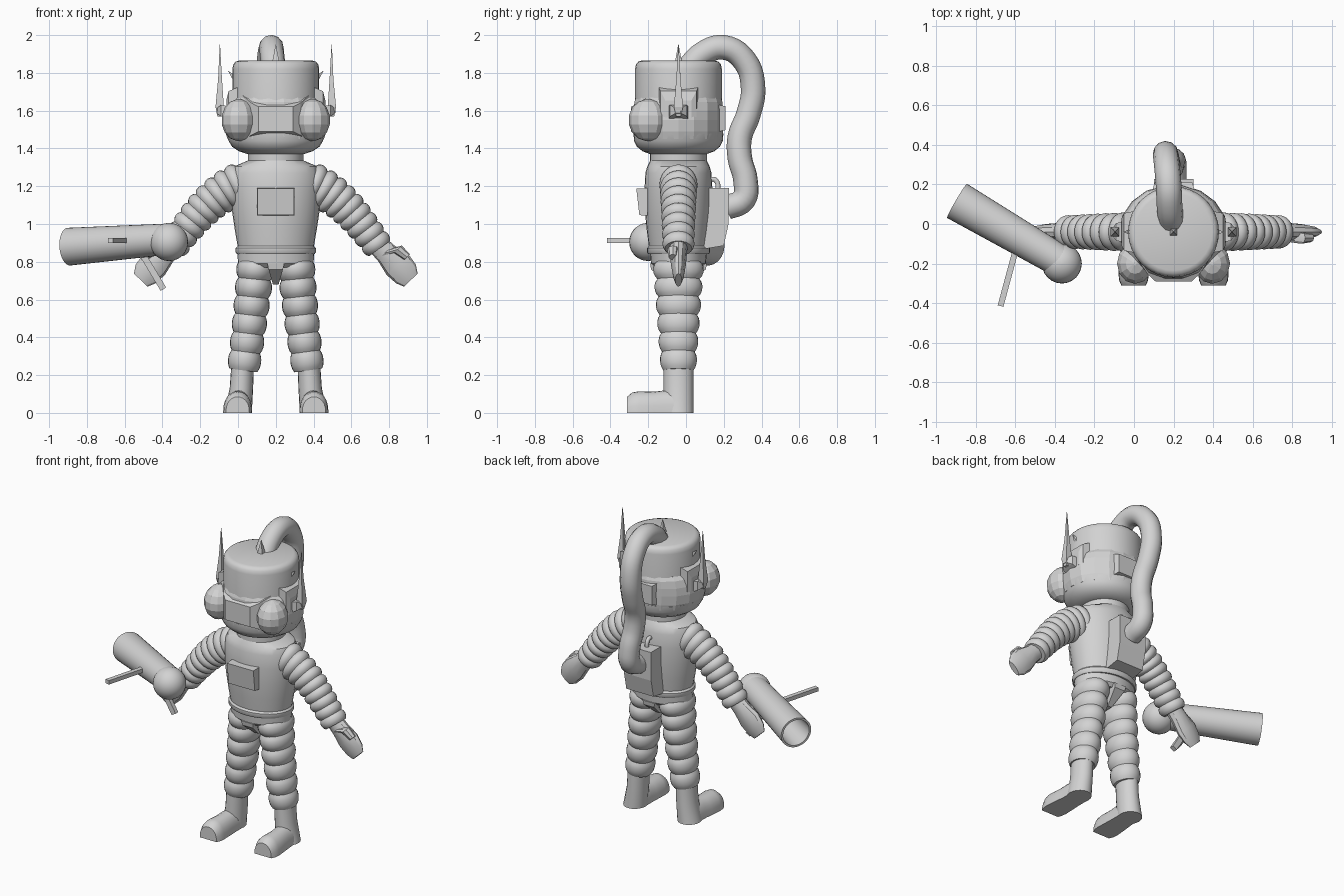
import bpy, bmesh, math
from mathutils import Vector, geometry

if "Cube" in bpy.data.objects:
    bpy.data.objects.remove(bpy.data.objects["Cube"])

grey = bpy.data.materials.new("plain_grey")
grey.diffuse_color = (0.65, 0.65, 0.65, 1)
grey.use_nodes = True
grey.node_tree.nodes["Principled BSDF"].inputs["Base Color"].default_value = grey.diffuse_color
BODY = (0.2, -0.04, 0)          # body axis; body parts are built around it
X, Y, Z = Vector((1, 0, 0)), Vector((0, 1, 0)), Vector((0, 0, 1))


def ring(c, u, v, n=32):
    return [Vector(c) + u * math.cos(2 * math.pi * i / n) + v * math.sin(2 * math.pi * i / n) for i in range(n)]


def quad(c, u, v):
    c = Vector(c)
    return [c - u - v, c + u - v, c + u + v, c - u + v]


def loft(name, rings, mirror=False, angle=35, loc=BODY):
    """Skin a list of equal-length rings, capped at both ends."""
    bm = bmesh.new()
    rows = [[bm.verts.new(p) for p in r] for r in rings]
    for a, b in zip(rows, rows[1:]):
        for i in range(len(a)):
            j = (i + 1) % len(a)
            bm.faces.new((a[i], a[j], b[j], b[i]))
    bm.faces.new(rows[0])
    bm.faces.new(rows[-1])
    bmesh.ops.recalc_face_normals(bm, faces=bm.faces)
    me = bpy.data.meshes.new(name)
    bm.to_mesh(me)
    bm.free()
    if angle:
        me.shade_smooth()
        me.set_sharp_from_angle(angle=math.radians(angle))
    me.materials.append(grey)
    ob = bpy.data.objects.new(name, me)
    ob.location = loc
    bpy.context.collection.objects.link(ob)
    if mirror:
        mod = ob.modifiers.new("mirror", 'MIRROR')
        mod.use_mirror_merge = False
    return ob


def lathe(name, prof, n=32, **kw):
    """Profile of (x radius, y radius, z)."""
    return loft(name, [ring((0, 0, z), X * a, Y * b, n) for a, b, z in prof], **kw)


def ribbed(name, bez, u0, u1, y0, y1, ribs):
    """Bellows limb along a curve in the XZ plane."""
    steps = ribs * 6 + 1
    pts = geometry.interpolate_bezier(*[Vector((x, 0, z)) for x, z in bez], steps)
    rings = []
    for i, p in enumerate(pts):
        t = i / (steps - 1)
        d = (pts[min(i + 1, steps - 1)] - pts[max(i - 1, 0)]).normalized()
        k = 0.87 + 0.15 * abs(math.sin(math.pi * ribs * t)) ** 0.7
        rings.append(ring(p, d.cross(Y) * k * (u0 + (u1 - u0) * t), Y * k * (y0 + (y1 - y0) * t), 24))
    loft(name, rings, mirror=True, angle=40)


def bar(name, a, b, w, h):
    a, b = Vector(a), Vector(b)
    d = (b - a).normalized()
    u = d.cross(Y if abs(d.y) < 0.7 else Z).normalized()
    v = d.cross(u)
    loft(name, [quad(a, u * w, v * h), quad(b, u * w, v * h)], angle=0, loc=(0, 0, 0))


# Torso, collar, belt and hips
lathe("torso", [(.20, .155, .87), (.217, .168, .97), (.232, .178, 1.07), (.24, .18, 1.18),
                (.237, .175, 1.27), (.22, .165, 1.305), (.15, .15, 1.335)])
lathe("collar", [(.148, .15, 1.335), (.148, .15, 1.37)])
lathe("neck", [(.13, .13, 1.32), (.13, .13, 1.40)])
lathe("belt", [(.205, .16, .84), (.212, .167, .85), (.212, .167, .872), (.2, .155, .885)])
lathe("hips", [(.17, .125, .77), (.2, .145, .79), (.203, .15, .845)])
loft("crotch_strap", [quad((0, 0, .79), X * .045, Y * .15), quad((0, 0, .76), X * .038, Y * .145),
                      quad((0, 0, .68), X * .015, Y * .05)], angle=0)
loft("chest_plate", [quad((.0, -.165, 1.117), X * .1, Z * .073),
                     quad((.0, -.215, 1.117), X * .097, Vector((0, -.008, .07)))], angle=0)

# Head with flat-topped cap, faceted band and cheeks
lathe("cap", [(.23, .23, 1.45), (.23, .23, 1.82), (.225, .225, 1.845), (.213, .213, 1.859),
              (.195, .195, 1.865)])
lathe("head_band", [(.232, .228, 1.67), (.255, .237, 1.645), (.27, .24, 1.60), (.275, .24, 1.55),
                    (.268, .24, 1.49), (.255, .235, 1.45)], n=18, angle=0)
lathe("jaw", [(.262, .238, 1.48), (.25, .235, 1.44), (.232, .22, 1.41), (.195, .19, 1.385),
              (.15, .15, 1.37)])
cheek = [ring((.195, -.16, 1.55 + .112 * math.sin(a)), X * .093 * math.cos(a), Y * .105 * math.cos(a), 12)
         for a in [math.radians(d) for d in (-85, -60, -36, -12, 12, 36, 60, 85)]]
loft("cheek", cheek, mirror=True, angle=0)

# Visor in front, smaller plate behind, ear plates at the sides
loft("visor", [quad((0, -.15, 1.56), X * .175, Z * .12), quad((0, -.215, 1.556), X * .13, Z * .085),
               quad((0, -.25, 1.555), X * .092, Z * .066)], angle=0)
loft("rear_plate", [quad((0, .17, 1.56), X * .12, Z * .08), quad((0, .25, 1.56), X * .095, Z * .063)], angle=0)
loft("ear_plate", [quad((.2, 0, 1.64), Y * .105, Z * .085), quad((.25, 0, 1.635), Y * .095, Z * .068),
                   quad((.262, 0, 1.61), Y * .07, Z * .045)], mirror=True, angle=0)

# Antennas, their mounts and small thorns
loft("antenna_mount", [quad((.26, 0, 1.59), Y * .05, Z * .035), quad((.29, 0, 1.6), Y * .045, Z * .03),
                       quad((.315, 0, 1.6), Y * .012, Z * .012)], mirror=True, angle=0)
loft("antenna", [quad((.297, 0, 1.57), X * .012, Y * .012), quad((.297, 0, 1.62), X * .022, Y * .024),
                 quad((.295, 0, 1.77), X * .01, Y * .011), quad((.296, 0, 1.95), X * .001, Y * .001)],
     mirror=True, angle=0)
loft("top_spike", [quad((0, 0, 1.86), X * .018, Y * .018), quad((0, 0, 1.95), X * .001, Y * .001)], angle=0)
loft("side_thorn", [quad((.22, 0, 1.77), Y * .015, Z * .02), quad((.252, 0, 1.81), Y * .001, Z * .001)],
     mirror=True, angle=0)

# Backpack with two hooked tubes on top
loft("backpack", [quad((0, .18, .875), X * .1, Vector((0, .06, .01))),
                  quad((0, .195, 1.0), X * .1, Y * .07),
                  quad((0, .198, 1.19), X * .1, Y * .07)], angle=0)


def pipe(name, pts, r):
    cu = bpy.data.curves.new(name, 'CURVE')
    cu.dimensions = '3D'
    cu.bevel_depth, cu.bevel_resolution, cu.resolution_u, cu.use_fill_caps = r, 4, 5, True
    sp = cu.splines.new('BEZIER')
    sp.bezier_points.add(len(pts) - 1)
    for bp, p in zip(sp.bezier_points, pts):
        bp.co = p
        bp.handle_left_type = bp.handle_right_type = 'AUTO'
    cu.materials.append(grey)
    ob = bpy.data.objects.new(name, cu)
    bpy.context.collection.objects.link(ob)
    bpy.ops.object.select_all(action='DESELECT')
    ob.select_set(True)
    bpy.context.view_layer.objects.active = ob
    bpy.ops.object.convert(target='MESH')
    bpy.ops.object.shade_smooth_by_angle(angle=math.radians(40))


for i, x in enumerate((.17, .23)):
    pipe(f"pack_tube_{i}", [(x, .17, 1.18), (x, .165, 1.22), (x, .145, 1.237), (x, .11, 1.22)], .013)

# Breathing hose from cap to backpack
pipe("hose", [(.19, .0, 1.81), (.18, .09, 1.902), (.175, .2, 1.935), (.165, .31, 1.865), (.16, .355, 1.72),
              (.165, .33, 1.58), (.175, .285, 1.46), (.185, .285, 1.35), (.195, .315, 1.23),
              (.2, .305, 1.13), (.2, .21, 1.085)], .065)

# Bellows sleeves and trousers
ribbed("sleeve", [(.18, 1.215), (.34, 1.16), (.44, 1.02), (.55, .87)], .115, .078, .1, .082, 9)
ribbed("trouser", [(.105, .80), (.12, .62), (.145, .42), (.172, .225)], .1, .085, .135, .092, 6)

# Mittens with thumbs
up = Vector((.72, 0, .69))
loft("hand", [ring(c, up * w, Y * t, 12) for c, w, t in (
    ((.53, 0, .9), .055, .05), ((.585, 0, .845), .06, .045), ((.645, 0, .785), .08, .04),
    ((.69, 0, .735), .072, .03), ((.715, 0, .703), .05, .018))], mirror=True, angle=30)
loft("thumb", [ring(c, up * w, Y * w, 8) for c, w in (
    ((.575, -.02, .845), .03), ((.645, -.03, .865), .03), ((.695, -.03, .825), .022))], mirror=True, angle=30)

# Boots: shaft and domed toe
loft("boot_shaft", [ring(c, X * a, Y * .079, 20) for c, a in (
    ((.175, 0, .26), .06), ((.182, 0, .13), .062), ((.2, 0, 0), .073))], mirror=True)
toe = []
for y, w, h, x in ((.02, .065, .12, .195), (-.08, .068, .118, .198), (-.13, .072, .112, .2),
                   (-.21, .077, .114, .202), (-.245, .073, .108, .202), (-.272, .062, .085, .202)):
    toe.append([Vector((x + w * math.cos(a), y, h * math.sin(a) ** .8 if 0 < i < 12 else 0))
                for i, a in enumerate([math.pi * k / 12 for k in range(13)])])
loft("boot_toe", toe, mirror=True)

# Blaster: open barrel, ball end, side rod and grip
tail, muzzle = Vector((-.37, -.19, .92)), Vector((-.895, .117, .88))
axis = (muzzle - tail).normalized()
u = axis.cross(Z).normalized()
v = axis.cross(u)
spots = [(tail, .082), (muzzle, .1), (muzzle, .087), (muzzle - axis * .45, .07)]
loft("barrel", [ring(c, u * r, v * r) for c, r in spots], loc=(0, 0, 0))
loft("barrel_ball", [ring((-.365, -.2, .905 + .101 * math.sin(a)), X * .101 * math.cos(a), Y * .101 * math.cos(a), 24)
                     for a in [math.radians(-88 + 176 * k / 14) for k in range(15)]], loc=(0, 0, 0))
bar("side_rod", (-.59, -.1, .912), (-.675, -.415, .912), .015, .013)
bar("grip", (-.53, -.1, .88), (-.395, -.1, .655), .017, .014)
